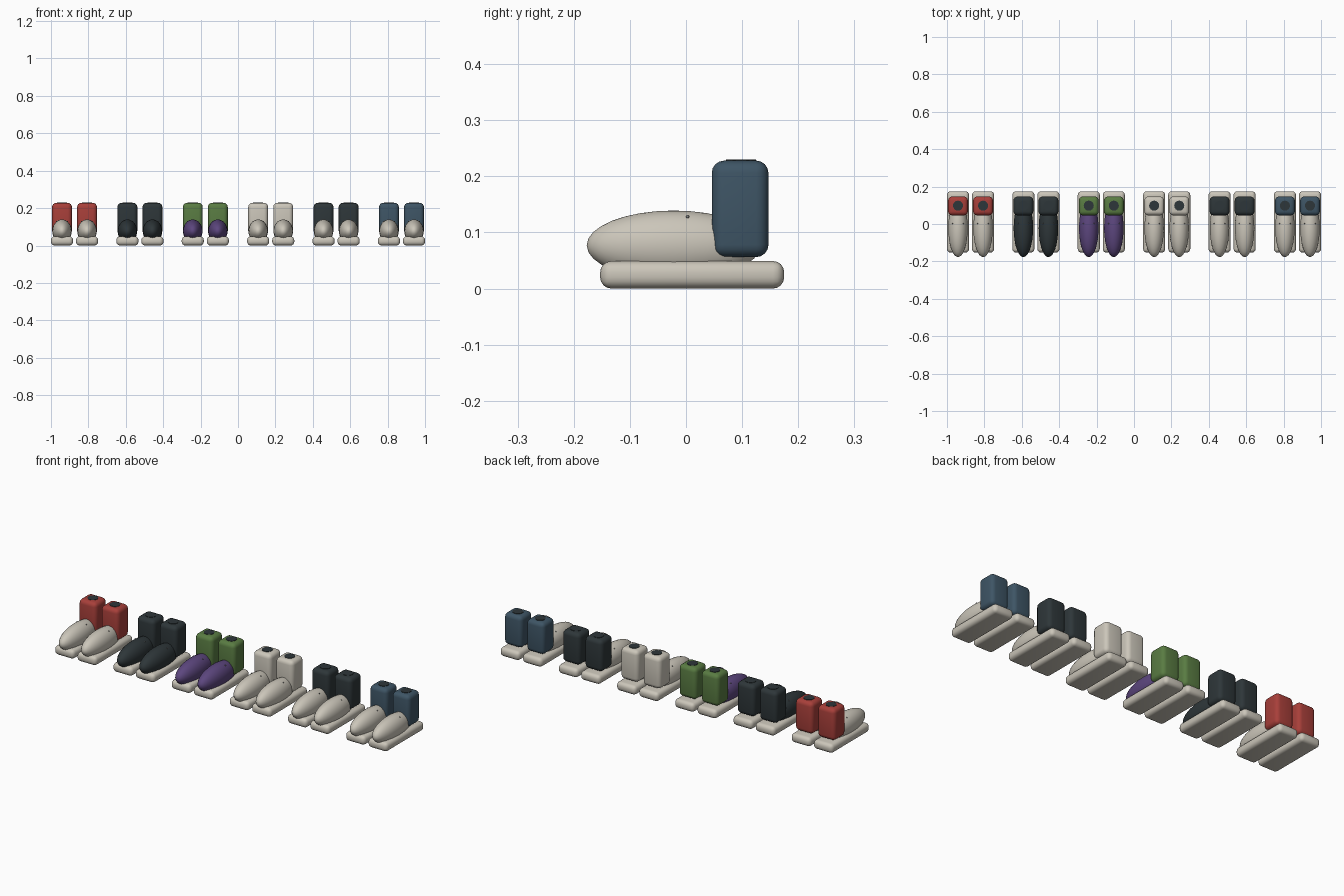
import bpy

if "Cube" in bpy.data.objects:
    bpy.data.objects.remove(bpy.data.objects["Cube"])

# Colours (linear)
def mat(name, rgb):
    m = bpy.data.materials.new(name)
    m.diffuse_color = (*rgb, 1)
    m.use_nodes = True
    m.node_tree.nodes["Principled BSDF"].inputs["Base Color"].default_value = m.diffuse_color
    return m

CREAM = mat("cream", (0.60, 0.565, 0.49))
CHARCOAL = mat("charcoal", (0.027, 0.037, 0.041))
RED = mat("red", (0.39, 0.05, 0.042))
GREEN = mat("green", (0.10, 0.20, 0.055))
PURPLE = mat("purple", (0.108, 0.062, 0.21))
BLUE = mat("slate blue", (0.048, 0.09, 0.13))
STEEL = mat("steel grey", (0.22, 0.22, 0.21))


def finish(name, material):
    ob = bpy.context.object
    ob.name = name
    ob.data.materials.append(material)
    bpy.ops.object.transform_apply(location=False, rotation=False, scale=True)
    return ob


def rounded_box(name, material, lo, hi, radius, segments=4):
    centre = [(a + b) / 2 for a, b in zip(lo, hi)]
    bpy.ops.mesh.primitive_cube_add(size=1, location=centre)
    bpy.context.object.scale = [b - a for a, b in zip(lo, hi)]
    ob = finish(name, material)
    bevel = ob.modifiers.new("rounding", "BEVEL")
    bevel.width = radius
    bevel.segments = segments
    bpy.ops.object.modifier_apply(modifier="rounding")
    bpy.ops.object.shade_smooth_by_angle()
    return ob


def ellipsoid(name, material, centre, radii, segments=32, rings=16):
    bpy.ops.mesh.primitive_uv_sphere_add(
        segments=segments, ring_count=rings, radius=1, location=centre)
    bpy.context.object.scale = radii
    ob = finish(name, material)
    bpy.ops.object.shade_smooth()
    return ob


def shoe(x, upper, collar):
    # Flat rounded sole
    rounded_box("sole", CREAM, (x - 0.059, -0.153, 0), (x + 0.059, 0.175, 0.049), 0.02)
    # Egg-shaped upper
    ellipsoid("upper", upper, (x, -0.022, 0.077), (0.052, 0.155, 0.062))
    # Tall ankle collar
    rounded_box("ankle_collar", collar, (x - 0.053, 0.046, 0.056), (x + 0.053, 0.147, 0.228), 0.022)
    # Dark foot opening on top of the collar
    bpy.ops.mesh.primitive_cylinder_add(
        vertices=16, radius=0.027, depth=0.006, location=(x, 0.098, 0.227))
    finish("foot_opening", CHARCOAL)
    # Lace eyelets
    for side in (-1, 1):
        ellipsoid("eyelet", STEEL, (x + side * 0.029, 0.003, 0.128), (0.003,) * 3, 10, 6)


# Six pairs in a row
pairs = [(CREAM, RED), (CHARCOAL, CHARCOAL), (PURPLE, GREEN),
         (CREAM, CREAM), (CREAM, CHARCOAL), (CREAM, BLUE)]
for i, (upper, collar) in enumerate(pairs):
    middle = (i - 2.5) * 0.3496
    for side in (-1, 1):
        shoe(middle + side * 0.067, upper, collar)
